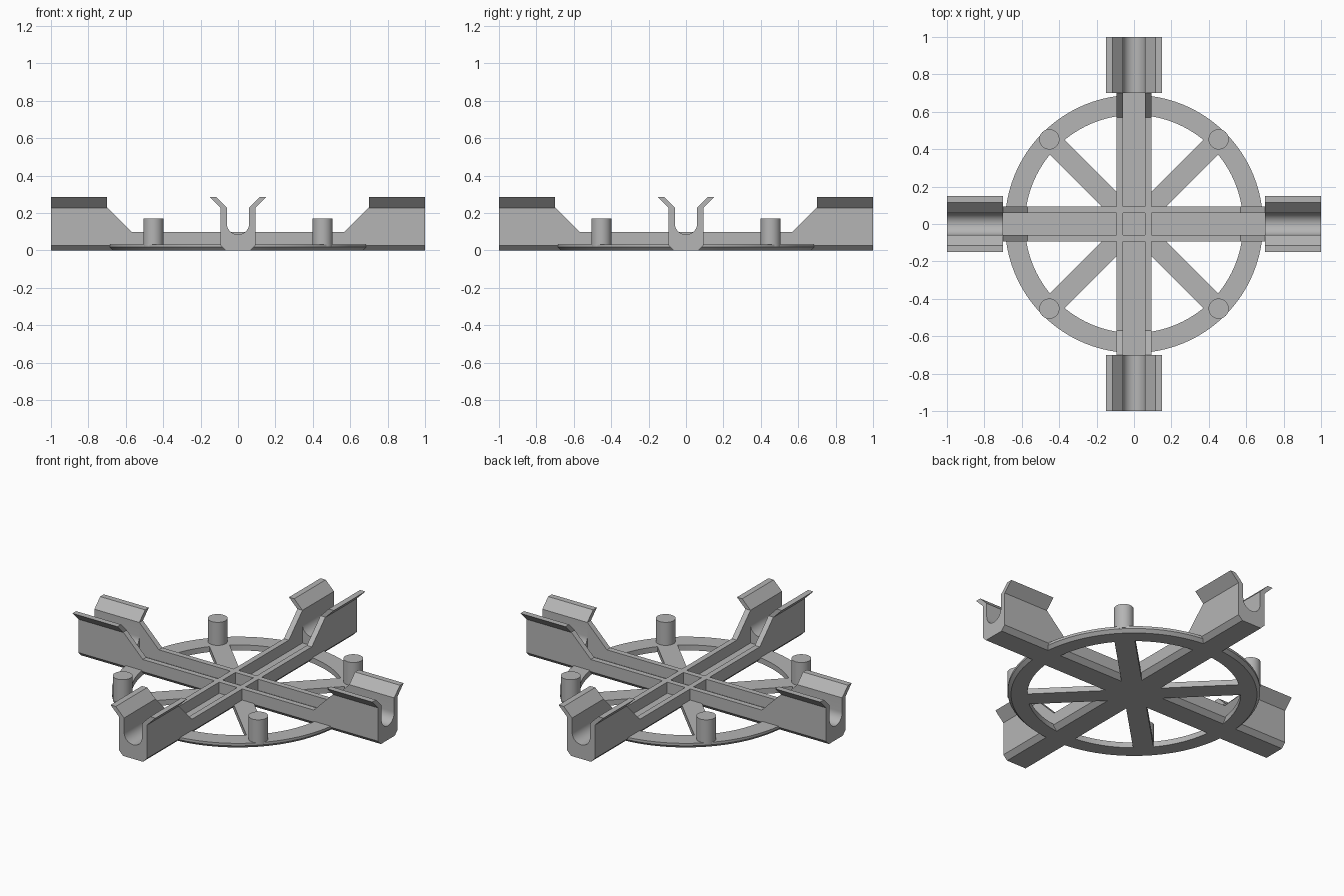
import bpy, bmesh, math
from mathutils import Matrix, Vector

cube = bpy.data.objects.get("Cube")
if cube:
    bpy.data.objects.remove(cube)

# Single plain grey
grey = bpy.data.materials.new("plain grey")
grey.use_nodes = True
grey.diffuse_color = (0.46, 0.46, 0.46, 1)
grey.node_tree.nodes["Principled BSDF"].inputs["Base Color"].default_value = grey.diffuse_color

WALL_IN, WALL_OUT = 0.06, 0.093   # channel wall faces
PLATE = 0.033                     # wheel thickness
CLIP = 0.7                        # where the clips begin
CHAMFER = 0.027


def finish(name, bm, turn=0):
    bmesh.ops.recalc_face_normals(bm, faces=bm.faces)
    mesh = bpy.data.meshes.new(name)
    bm.to_mesh(mesh)
    bm.free()
    mesh.materials.append(grey)
    obj = bpy.data.objects.new(name, mesh)
    bpy.context.collection.objects.link(obj)
    obj.rotation_euler.z = turn
    bpy.ops.object.select_all(action='DESELECT')
    obj.select_set(True)
    bpy.context.view_layer.objects.active = obj
    bpy.ops.object.shade_smooth_by_angle(angle=math.radians(30))
    return obj


def prism(name, profile, axis, start, end, turn=0):
    """Extrude a (horizontal, z) profile along x or y."""
    bm = bmesh.new()
    place = (lambda h, z: (start, h, z)) if axis == "x" else (lambda h, z: (h, start, z))
    face = bm.faces.new([bm.verts.new(place(h, z)) for h, z in profile])
    new = bmesh.ops.extrude_face_region(bm, geom=[face])["geom"]
    step = Vector((1, 0, 0) if axis == "x" else (0, 1, 0)) * (end - start)
    bmesh.ops.translate(bm, vec=step, verts=[g for g in new if isinstance(g, bmesh.types.BMVert)])
    return finish(name, bm, turn)


def mirrored(half):
    return half + [(-h, z) for h, z in reversed(half)]


# Rim with a bevelled lower outer edge
bm = bmesh.new()
section = [(0.583, 0), (0.672, 0), (0.69, 0.018), (0.69, PLATE), (0.583, PLATE)]
verts = [bm.verts.new((r, 0, z)) for r, z in section]
edges = [bm.edges.new((verts[i], verts[i - 1])) for i in range(len(verts))]
bmesh.ops.spin(bm, geom=verts + edges, cent=(0, 0, 0), axis=(0, 0, 1),
               angle=math.tau, steps=96, use_merge=True)
bmesh.ops.remove_doubles(bm, verts=bm.verts, dist=0.0001)
finish("rim", bm)

# Crossing channels: floor and two walls that rise towards the clips
floor = mirrored([(WALL_OUT - CHAMFER, 0), (WALL_OUT, CHAMFER), (WALL_OUT, PLATE)])
wall = mirrored([(CLIP, 0.02), (CLIP, 0.23), (0.57, 0.1)])
for label, turn in (("side", 0), ("front_back", math.pi / 2)):
    prism(label + "_channel_floor", floor, "x", -CLIP, CLIP, turn)
    for s, part in ((1, "a"), (-1, "b")):
        prism(f"{label}_channel_wall_{part}", [(h, max(z, CHAMFER)) for h, z in wall],
              "y", s * WALL_IN, s * WALL_OUT, turn)

# Clips: round-bottomed cradle with flared lips
outer = [(WALL_OUT - CHAMFER, 0), (WALL_OUT, CHAMFER), (WALL_OUT, 0.228),
         (0.15, 0.285), (0.115, 0.285), (WALL_IN, 0.23)]
arc = [(WALL_IN * math.cos(a), 0.145 - WALL_IN * math.sin(a))
       for a in (math.pi / 2 * i / 10 for i in range(10))]
half = outer + arc
cradle = half + [(0, 0.085)] + [(-h, z) for h, z in reversed(half)]
for i, side in enumerate(("left", "back", "right", "front")):
    prism(side + "_clip", cradle, "x", CLIP, 1, i * math.pi / 2)

# Diagonal spokes with round pegs where they meet the rim
for i, side in enumerate(("back_left", "back_right", "front_right", "front_left")):
    turn = math.pi / 4 + i * math.pi / 2
    prism(side + "_spoke", [(-0.056, 0), (0.056, 0), (0.056, PLATE), (-0.056, PLATE)],
          "x", 0, 0.63, turn)
    bm = bmesh.new()
    bmesh.ops.create_cone(bm, cap_ends=True, segments=40, radius1=0.054, radius2=0.054,
                          depth=0.15, matrix=Matrix.Translation((0.64, 0, 0.097)))
    finish(side + "_peg", bm, turn)
